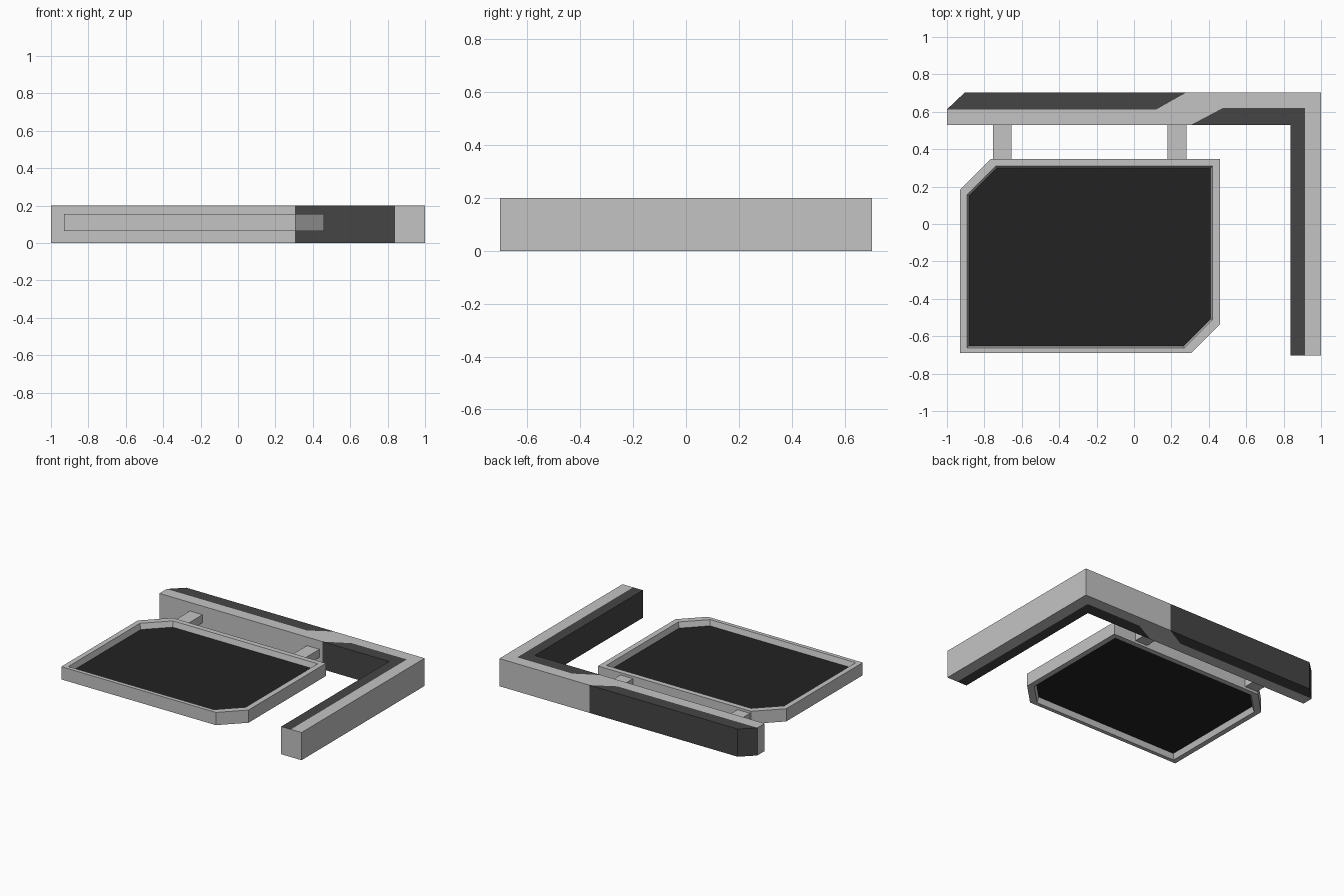
import bpy, bmesh

if "Cube" in bpy.data.objects:
    bpy.data.objects.remove(bpy.data.objects["Cube"])


def material(name, v):
    m = bpy.data.materials.new(name)
    m.diffuse_color = (v, v, v, 1)
    m.use_nodes = True
    m.node_tree.nodes["Principled BSDF"].inputs["Base Color"].default_value = m.diffuse_color
    return m


LIGHT = material("light_grey", 0.55)
DARK = material("dark_grey", 0.06)
BLACK = material("near_black", 0.016)


def finish(name, bm, mats):
    bmesh.ops.recalc_face_normals(bm, faces=bm.faces)
    me = bpy.data.meshes.new(name)
    bm.to_mesh(me)
    bm.free()
    for m in mats:
        me.materials.append(m)
    ob = bpy.data.objects.new(name, me)
    bpy.context.collection.objects.link(ob)
    return ob


def prism(name, regions, z0, z1, mats, end_y=None):
    """Extrude adjoining outlines; walls take the colour of their own region."""
    bm = bmesh.new()
    cache = {}
    for pts, mi in regions:
        vs = []
        for p in pts:
            if p not in cache:
                cache[p] = bm.verts.new((*p, z0))
            vs.append(cache[p])
        bm.faces.new(vs).material_index = mi
    base = list(bm.faces)
    ext = bmesh.ops.extrude_face_region(bm, geom=base, use_keep_orig=True)
    for g in ext["geom"]:
        if isinstance(g, bmesh.types.BMVert):
            g.co.z = z1
    bm.normal_update()
    base_set = set(base)
    for f in bm.faces:
        if abs(f.normal.z) < 0.5:
            for e in f.edges:
                for g in e.link_faces:
                    if g in base_set:
                        f.material_index = g.material_index
            # the free end of the arm is all light
            if end_y is not None and f.calc_center_median().y < end_y:
                if abs(f.normal.y) > 0.9:
                    f.material_index = 0
    return finish(name, bm, mats)


# L-shaped bracket: light body, dark back strip, dark inner strip
T = 0.703
light = [(-1, 0.53), (0.305, 0.53), (0.475, 0.62), (0.915, 0.62), (0.915, -T),
         (1, -T), (1, T), (0.28, T), (0.12, 0.613), (-1, 0.613)]
back = [(-1, 0.613), (0.12, 0.613), (0.28, T), (-0.905, T)]
inner = [(0.305, 0.53), (0.838, 0.53), (0.838, -T), (0.915, -T),
         (0.915, 0.62), (0.475, 0.62)]
prism("bracket", [(light, 0), (back, 1), (inner, 1)], 0, 0.2, [LIGHT, DARK], -0.69)

# Hangers joining bracket and sign
for name, x in (("left_hanger", -0.755), ("right_hanger", 0.18)):
    pts = [(x, 0.345), (x + 0.1, 0.345), (x + 0.1, 0.53), (x, 0.53)]
    prism(name, [(pts, 0)], 0.08, 0.138, [LIGHT])


# Sign outline: rectangle with two opposite corners cut
def outline(x0, x1, y0, y1, c, d):
    return [(x0, y1 - c), (x0 + c, y1), (x1, y1), (x1, y0 + d), (x1 - d, y0), (x0, y0)]


outer = outline(-0.93, 0.46, -0.69, 0.348, 0.165, 0.153)
lip = outline(-0.893, 0.42, -0.662, 0.31, 0.155, 0.15)
seat = outline(-0.882, 0.41, -0.652, 0.3, 0.15, 0.145)

# Rim: closed ring of loops with slightly sloped inner walls
ZB, ZT = 0.063, 0.155
bm = bmesh.new()
rings = [[bm.verts.new((*p, z)) for p in pts] for pts, z in
         ((outer, ZB), (outer, ZT), (lip, ZT), (seat, 0.115), (seat, 0.103), (lip, ZB))]
for k, a in enumerate(rings):
    b = rings[(k + 1) % len(rings)]
    for i in range(6):
        j = (i + 1) % 6
        bm.faces.new((a[i], a[j], b[j], b[i]))
finish("sign_rim", bm, [LIGHT])

# Dark sign board set into the rim
prism("sign_board", [(seat, 0)], 0.103, 0.115, [BLACK])
